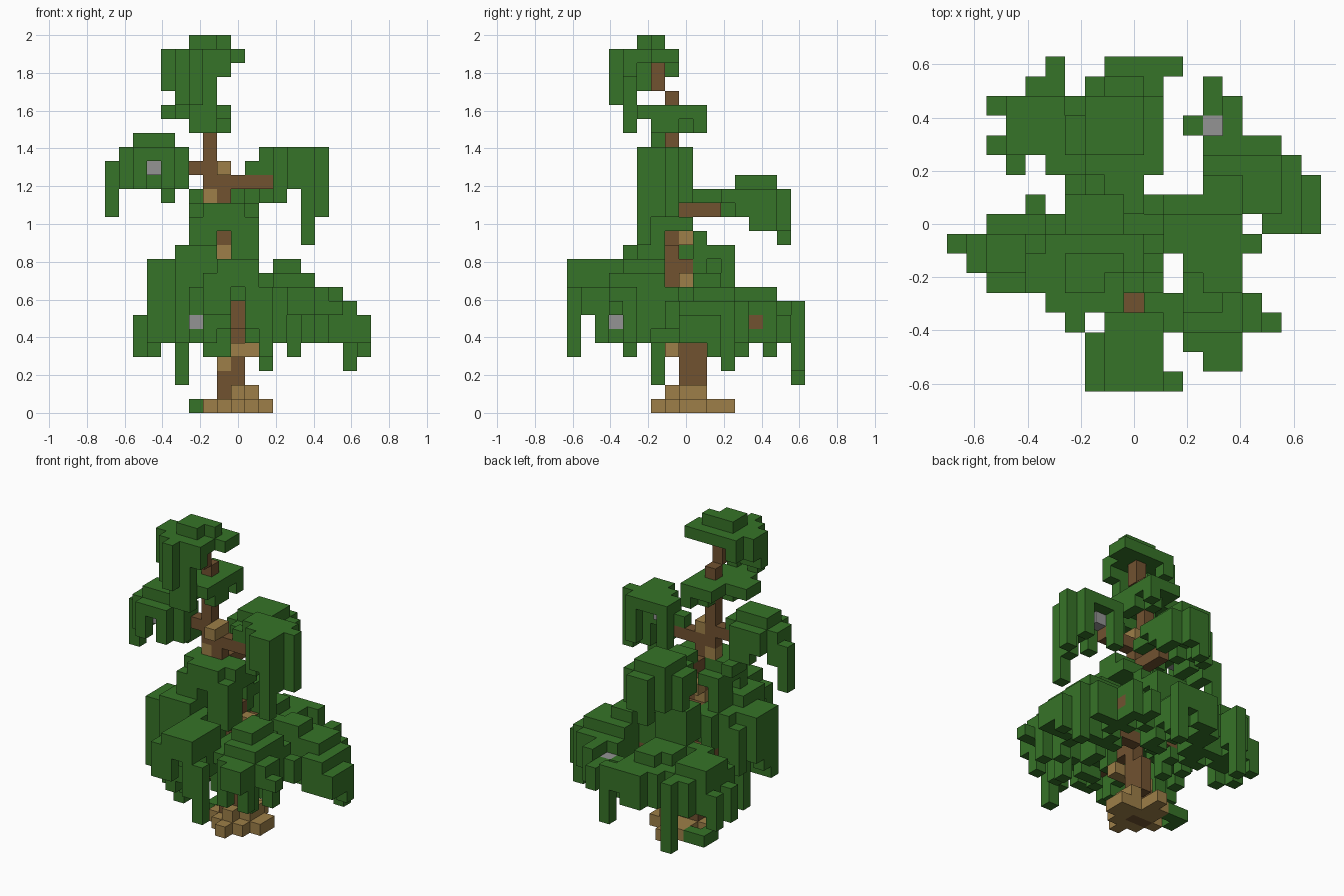
import bpy
import bmesh
import random
from mathutils import Vector

random.seed(4)
UNIT = 2 / 27
SIDES = [Vector(d) for d in ((1, 0, 0), (-1, 0, 0), (0, 1, 0), (0, -1, 0), (0, 0, 1), (0, 0, -1))]

if "Cube" in bpy.data.objects:
    bpy.data.objects.remove(bpy.data.objects["Cube"])


def make_material(name, red, green, blue):
    material = bpy.data.materials.new(name)
    material.use_nodes = True
    colour = (red, green, blue, 1)
    material.diffuse_color = colour
    material.node_tree.nodes["Principled BSDF"].inputs["Base Color"].default_value = colour
    return material


LEAF = make_material("leaf green", .037, .172, .021)
BARK = make_material("dark bark", .165, .085, .030)
PALE = make_material("pale bark", .340, .212, .065)
STONE = make_material("stone grey", .295, .295, .295)

parts = []          # (name, material, cells)
occupied = set()


def block(x0, x1, y0, y1, z0, z1):
    """All grid cells of a box, with inclusive limits."""
    return {(x, y, z) for x in range(x0, x1 + 1)
            for y in range(y0, y1 + 1) for z in range(z0, z1 + 1)}


def claim(name, material, cells):
    cells = cells - occupied
    occupied.update(cells)
    parts.append((name, material, cells))


def add_part(name, material, boxes):
    claim(name, material, set().union(*(block(*box) for box in boxes)))


def add_foliage(name, pads, strands, fringe_floor=None):
    """Stacked leaf pads with chosen strands, and optional fringes of random length."""
    cells = set().union(*(block(*pad) for pad in pads))
    if fringe_floor is not None:
        lowest = {}
        for x, y, z in cells:
            lowest[x, y] = min(z, lowest.get((x, y), z))
        for (x, y), z in sorted(lowest.items()):
            around = ((x + 1, y), (x - 1, y), (x, y + 1), (x, y - 1))
            rim = any(column not in lowest for column in around)
            if rim or random.random() < .4:
                bottom = max(fringe_floor, z - random.randint(1, 3))
                cells |= block(x, x, y, y, bottom, z)
    for x, y, bottom, top in strands:
        cells |= block(x, x, y, y, bottom, top)
    claim(name, LEAF, cells)


def build(name, material, cells):
    """Mesh of the exposed cell faces."""
    bm = bmesh.new()
    corners = {}
    for cell in sorted(cells):
        centre = Vector(cell)
        for side in SIDES:
            if tuple(int(v) for v in centre + side) in occupied:
                continue
            u = Vector((side.y, side.z, side.x))
            v = side.cross(u)
            ring = []
            for a, b in ((-1, -1), (1, -1), (1, 1), (-1, 1)):
                point = centre + (side + u * a + v * b) / 2
                key = tuple(round(c * 2) for c in point)
                if key not in corners:
                    place = point - Vector((9, 8, -.5))
                    corners[key] = bm.verts.new(place * UNIT)
                ring.append(corners[key])
            bm.faces.new(ring)
    mesh = bpy.data.meshes.new(name)
    bm.to_mesh(mesh)
    bm.free()
    mesh.materials.append(material)
    bpy.context.collection.objects.link(bpy.data.objects.new(name, mesh))


# Trunk, winding upward
add_part("trunk", BARK, [
    (8, 9, 8, 8, 0, 2), (9, 9, 8, 9, 2, 4), (9, 9, 8, 8, 5, 8), (8, 9, 8, 8, 9, 10),
    (8, 8, 7, 7, 9, 10), (9, 9, 7, 7, 9, 11), (8, 8, 7, 7, 12, 16), (7, 7, 7, 7, 16, 22),
    (7, 7, 6, 6, 23, 24)])

# Side branches
add_part("branches", BARK, [
    (8, 11, 7, 7, 16, 16), (5, 7, 7, 7, 17, 17), (8, 8, 8, 10, 14, 14), (9, 9, 4, 7, 6, 7),
    (10, 13, 9, 9, 6, 6), (14, 14, 13, 13, 6, 6), (6, 8, 9, 9, 7, 7), (9, 9, 9, 10, 8, 8)])

# Pale roots and knots
add_part("roots", PALE, [
    (7, 10, 8, 8, 0, 0), (8, 10, 7, 9, 0, 0), (9, 9, 6, 11, 0, 0), (8, 8, 9, 10, 0, 0),
    (11, 11, 8, 9, 0, 0), (9, 9, 7, 7, 1, 1), (10, 10, 8, 9, 1, 1)])
add_part("trunk_knots", PALE, [
    (8, 8, 8, 8, 3, 3), (9, 10, 7, 7, 4, 4), (8, 8, 7, 7, 11, 11), (8, 8, 8, 8, 12, 12),
    (7, 7, 7, 7, 15, 15), (8, 8, 6, 7, 17, 17), (10, 10, 8, 8, 9, 9)])
add_part("root_moss", LEAF, [(6, 6, 9, 10, 0, 0), (7, 7, 10, 10, 0, 0)])

# Single stones caught in the leaves
add_part("stones", STONE, [
    (3, 3, 6, 6, 17, 17), (12, 12, 7, 7, 17, 17), (6, 6, 3, 3, 6, 6), (13, 13, 13, 13, 6, 6)])

# Top crown
add_foliage("top_crown", [
    (6, 7, 5, 6, 26, 26), (8, 8, 6, 6, 26, 26), (5, 8, 4, 7, 25, 25),
    (4, 4, 5, 6, 25, 25), (9, 9, 6, 7, 25, 25), (6, 6, 3, 3, 25, 25)],
    [(4, 5, 23, 24), (6, 3, 22, 24), (5, 4, 22, 24), (7, 4, 22, 24), (5, 5, 23, 24),
     (8, 4, 24, 24), (4, 6, 24, 24), (5, 7, 24, 24)])
add_foliage("upper_tier", [
    (4, 5, 6, 7, 21, 21), (5, 7, 5, 5, 21, 21), (6, 7, 4, 4, 21, 21), (6, 8, 5, 9, 21, 21)],
    [(7, 4, 20, 20), (6, 4, 20, 20), (6, 6, 20, 20), (8, 6, 20, 20), (8, 7, 20, 20),
     (7, 8, 20, 20), (8, 9, 20, 20)])

# Raised side clumps
add_foliage("right_clump", [
    (2, 4, 6, 7, 19, 19), (1, 5, 6, 7, 18, 18), (2, 4, 5, 8, 18, 18), (4, 4, 6, 7, 17, 17)],
    [(0, 7, 14, 17), (1, 7, 16, 17), (1, 6, 16, 17), (2, 5, 16, 17), (4, 5, 16, 17),
     (5, 6, 16, 17), (4, 8, 15, 17), (4, 9, 15, 15), (2, 8, 17, 17), (3, 8, 16, 17)])
add_foliage("left_clump", [
    (12, 14, 6, 8, 18, 18), (13, 14, 5, 5, 18, 18), (11, 15, 7, 7, 18, 18), (11, 11, 8, 8, 18, 18)],
    [(14, 5, 12, 17), (13, 5, 16, 17), (15, 7, 14, 17), (14, 8, 15, 17), (12, 6, 15, 17),
     (11, 8, 15, 17), (10, 7, 17, 17), (11, 7, 17, 17), (14, 6, 14, 17), (13, 6, 16, 17)])
add_foliage("rear_clump", [
    (7, 9, 12, 14, 16, 16), (7, 10, 11, 14, 15, 15), (8, 9, 9, 15, 15, 15), (6, 6, 12, 13, 15, 15)],
    [(8, 15, 12, 14), (9, 15, 13, 14), (10, 13, 13, 14), (7, 14, 13, 14), (6, 13, 13, 14),
     (10, 12, 14, 14), (6, 12, 14, 14), (10, 14, 13, 14), (7, 11, 14, 14), (9, 14, 14, 14)])

# Foliage wrapped around the middle of the trunk
add_foliage("middle_collar", [
    (7, 9, 5, 7, 14, 14), (6, 10, 6, 7, 14, 14), (6, 7, 5, 8, 13, 13), (8, 10, 5, 7, 13, 13),
    (9, 9, 8, 8, 13, 13)],
    [(6, 5, 10, 13), (10, 5, 10, 13), (7, 5, 11, 14), (9, 5, 10, 14), (10, 6, 10, 14),
     (6, 7, 10, 13), (6, 8, 11, 13), (7, 6, 11, 12), (9, 6, 12, 12), (9, 9, 10, 12)])
add_foliage("rear_collar", [
    (7, 9, 10, 11, 11, 11), (6, 8, 9, 9, 9, 10), (7, 8, 10, 11, 9, 10), (5, 8, 11, 11, 8, 8),
    (10, 11, 9, 9, 7, 8)], [(9, 11, 9, 10), (5, 11, 5, 7), (6, 9, 6, 8), (10, 8, 13, 13)])

# Broad lower skirt
add_foliage("right_skirt", [
    (5, 7, 4, 6, 11, 11), (3, 7, 5, 7, 10, 10), (5, 7, 4, 8, 9, 10), (4, 6, 5, 8, 8, 9),
    (3, 3, 5, 7, 8, 9), (6, 6, 3, 3, 7, 8)],
    [(3, 5, 5, 7), (3, 6, 6, 7), (4, 5, 5, 7), (5, 4, 5, 9), (5, 6, 2, 8), (6, 4, 5, 8),
     (7, 4, 4, 8), (6, 8, 5, 8), (6, 3, 5, 5)], 6)
add_foliage("front_skirt", [
    (8, 10, 0, 2, 10, 10), (7, 10, 0, 2, 9, 9), (8, 10, 3, 3, 9, 10),
    (7, 8, 4, 5, 9, 10), (10, 10, 4, 6, 8, 8), (11, 11, 0, 0, 8, 8)],
    [(7, 0, 7, 8), (8, 0, 7, 8), (10, 0, 6, 8), (11, 0, 4, 7), (7, 2, 5, 8), (8, 2, 6, 8),
     (9, 1, 8, 8), (10, 2, 7, 8), (8, 3, 7, 8), (10, 3, 7, 8), (10, 4, 5, 7), (8, 4, 4, 8),
     (8, 5, 5, 8), (10, 5, 6, 7), (10, 6, 5, 7)])
add_foliage("front_left_skirt", [
    (12, 13, 4, 6, 10, 10), (12, 14, 3, 6, 9, 9), (12, 14, 2, 7, 8, 8), (11, 15, 3, 4, 8, 8),
    (13, 14, 1, 1, 7, 8), (11, 12, 7, 8, 8, 8)],
    [(16, 3, 7, 7), (15, 3, 7, 7), (15, 4, 5, 7), (13, 4, 4, 7), (12, 2, 5, 7), (14, 2, 5, 7),
     (13, 2, 7, 7), (11, 4, 5, 7), (12, 4, 6, 7), (14, 5, 5, 7), (14, 6, 6, 7), (12, 6, 5, 7),
     (11, 8, 6, 7), (12, 7, 5, 7), (14, 7, 6, 7), (15, 7, 6, 7)])
add_foliage("left_skirt", [
    (13, 14, 9, 10, 9, 9), (11, 12, 9, 9, 8, 9), (13, 16, 9, 11, 8, 8), (13, 16, 9, 12, 7, 7),
    (17, 17, 9, 11, 7, 7), (16, 17, 8, 8, 6, 7), (18, 18, 8, 10, 6, 6), (14, 14, 13, 14, 7, 7),
    (13, 13, 14, 15, 6, 6)],
    [(17, 11, 3, 7), (18, 9, 5, 6), (18, 10, 4, 6), (16, 12, 5, 7), (17, 8, 5, 7),
     (12, 13, 5, 6), (13, 15, 5, 6), (14, 14, 5, 7)], 5)
add_foliage("rear_right_skirt", [
    (3, 5, 12, 14, 8, 8), (3, 6, 12, 14, 7, 7), (4, 5, 15, 15, 7, 7), (5, 6, 11, 11, 7, 8)],
    [(2, 14, 4, 6), (2, 12, 4, 6), (3, 11, 4, 7), (5, 16, 2, 7), (4, 15, 5, 7), (3, 13, 5, 7)], 5)
add_foliage("rear_skirt", [
    (7, 9, 11, 13, 8, 8), (6, 10, 12, 13, 7, 7), (10, 10, 11, 14, 7, 7), (8, 9, 14, 14, 8, 8),
    (7, 10, 14, 15, 7, 7), (8, 11, 16, 16, 7, 7)],
    [(11, 16, 3, 7), (8, 16, 5, 7), (7, 15, 5, 7), (10, 14, 5, 7), (10, 11, 5, 6),
     (7, 12, 5, 7)], 5)

for part in parts:
    build(*part)
